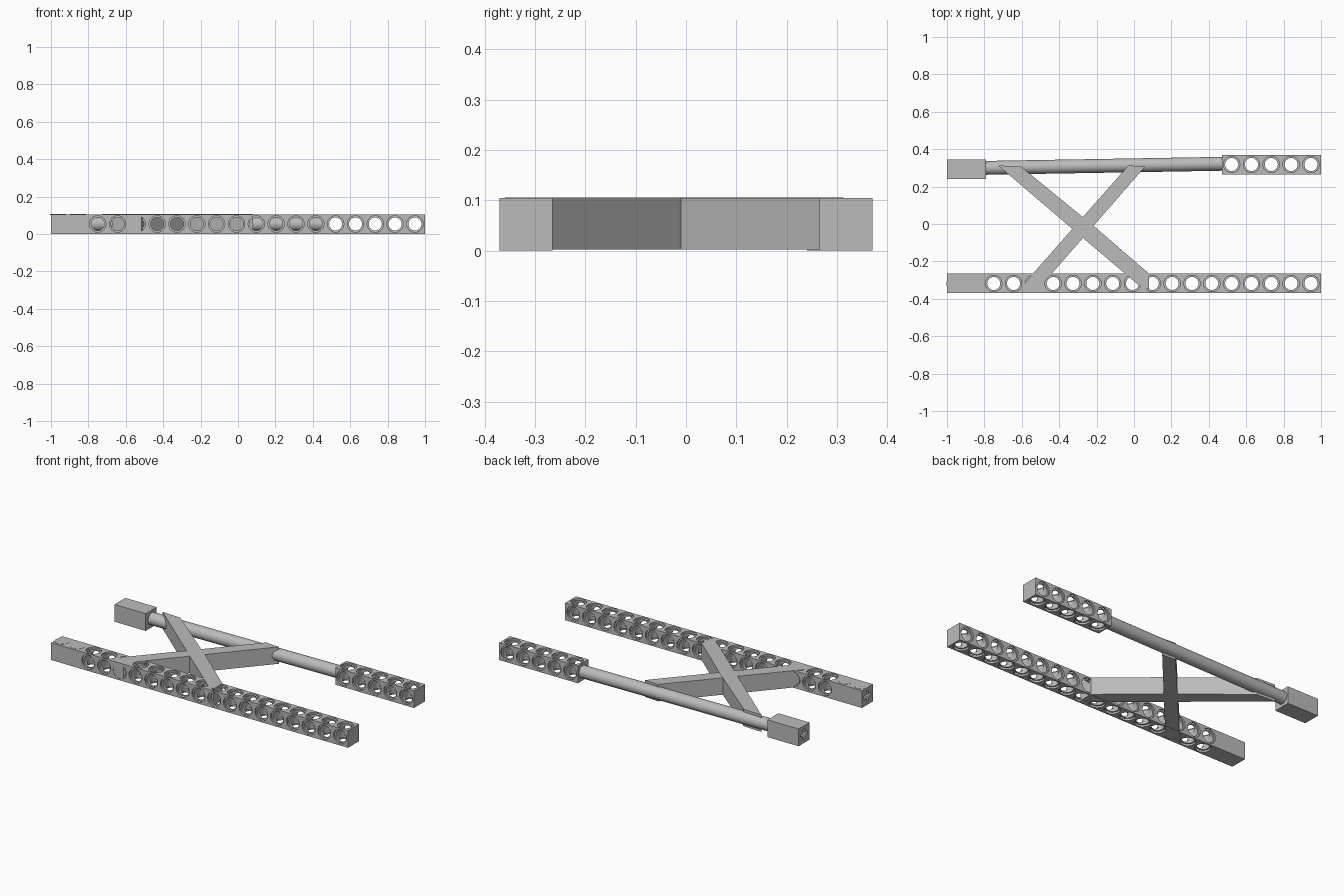
import bpy, bmesh, math
from mathutils import Matrix, Vector

cube = bpy.data.objects.get("Cube")
if cube:
    bpy.data.objects.remove(cube, do_unlink=True)

grey = bpy.data.materials.new("light_grey")
grey.use_nodes = True
grey.diffuse_color = (0.5, 0.5, 0.5, 1)
grey.node_tree.nodes["Principled BSDF"].inputs["Base Color"].default_value = (0.5, 0.5, 0.5, 1)

PITCH = 0.106
MID = PITCH / 2


def finish(name, bm):
    bmesh.ops.recalc_face_normals(bm, faces=bm.faces)
    mesh = bpy.data.meshes.new(name)
    bm.to_mesh(mesh)
    bm.free()
    mesh.materials.append(grey)
    obj = bpy.data.objects.new(name, mesh)
    bpy.context.collection.objects.link(obj)
    return obj


def activate(obj):
    bpy.ops.object.select_all(action='DESELECT')
    obj.select_set(True)
    bpy.context.view_layer.objects.active = obj


def smooth(obj):
    activate(obj)
    bpy.ops.object.shade_smooth_by_angle(angle=math.radians(35))


def add_box(bm, lo, hi):
    lo, hi = Vector(lo), Vector(hi)
    size = Matrix.Diagonal((*(hi - lo), 1))
    bmesh.ops.create_cube(bm, size=1, matrix=Matrix.Translation((lo + hi) / 2) @ size)


def box(name, lo, hi):
    bm = bmesh.new()
    add_box(bm, lo, hi)
    return finish(name, bm)


def prism(name, outline, z0, z1):
    bm = bmesh.new()
    face = bm.faces.new([bm.verts.new((*p, z0)) for p in outline])
    top = bmesh.ops.extrude_face_region(bm, geom=[face])["geom"]
    verts = [g for g in top if isinstance(g, bmesh.types.BMVert)]
    bmesh.ops.translate(bm, verts=verts, vec=(0, 0, z1 - z0))
    return finish(name, bm)


def cut(obj, cutter):
    activate(obj)
    mod = obj.modifiers.new("cut", 'BOOLEAN')
    mod.operation, mod.solver, mod.object = 'DIFFERENCE', 'EXACT', cutter
    bpy.ops.object.modifier_apply(modifier=mod.name)
    bpy.data.objects.remove(cutter, do_unlink=True)


def pin_holes(xs, y, turn, sides=24):
    """Row of through holes with a wider rim at each end."""
    profile = [(0.044, -0.07), (0.044, -0.042), (0.035, -0.042),
               (0.035, 0.042), (0.044, 0.042), (0.044, 0.07)]
    bm = bmesh.new()
    for x in xs:
        place = Matrix.Translation((x, y, MID)) @ Matrix.Rotation(turn, 4, 'X')
        rings = [[bm.verts.new(place @ Vector((r * math.cos(a), r * math.sin(a), h)))
                  for a in (math.tau * i / sides for i in range(sides))]
                 for r, h in profile]
        for a, b in zip(rings, rings[1:]):
            for i in range(sides):
                j = (i + 1) % sides
                bm.faces.new((a[i], a[j], b[j], b[i]))
        bm.faces.new(rings[0])
        bm.faces.new(rings[-1])
    return finish("hole_cutter", bm)


def drill(obj, count, y):
    xs = [0.946 - PITCH * i for i in range(count)]
    for turn in (0, math.pi / 2):
        cut(obj, pin_holes(xs, y, turn))


def axle_socket(obj, y):
    # cross-shaped socket in the right-hand end
    for w, h in ((0.032, 0.011), (0.011, 0.032)):
        cut(obj, box("socket_cutter", (-1.1, y - w, MID - h), (-0.84, y + w, MID + h)))


# Long front beam with its socketed end
front_beam = box("front_beam", (-1, -0.37, 0), (1, -0.265, 0.105))
drill(front_beam, 17, -0.318)
axle_socket(front_beam, -0.318)
smooth(front_beam)

# Short rear beam
rear_beam = box("rear_beam", (0.47, 0.265, 0), (1, 0.37, 0.105))
drill(rear_beam, 5, 0.318)
smooth(rear_beam)

# Socketed block at the other end of the rod
rear_block = box("rear_block", (-1, 0.24, 0), (-0.79, 0.345, 0.105))
axle_socket(rear_block, 0.293)

# Slightly slanted round rod
start, end = Vector((-0.8, 0.30, MID)), Vector((0.48, 0.322, MID))
axis = end - start
bm = bmesh.new()
bmesh.ops.create_cone(bm, cap_ends=True, segments=24, radius1=0.037, radius2=0.037,
                      depth=axis.length,
                      matrix=Matrix.Translation((start + end) / 2)
                      @ axis.to_track_quat('Z', 'Y').to_matrix().to_4x4())
smooth(finish("rod", bm))

# Crossed braces between rod and front beam
prism("brace_a", [(-0.727, 0.313), (-0.604, 0.307), (-0.21, -0.015), (0.08, -0.265),
                  (0.08, -0.35), (0.04, -0.34), (-0.27, -0.077)], 0.002, 0.1055)
prism("brace_b", [(-0.03, 0.313), (0.06, 0.307), (-0.47, -0.30), (-0.515, -0.368),
                  (-0.60, -0.368), (-0.58, -0.31)], 0.002, 0.105)

# Thin round caps on the closed end of the front beam
for i in range(2):
    bm = bmesh.new()
    bmesh.ops.create_cone(bm, cap_ends=True, segments=24, radius1=0.042, radius2=0.042, depth=0.004,
                          matrix=Matrix.Translation((-0.856 - PITCH * i, -0.318, 0.104)))
    smooth(finish("end_cap", bm))
